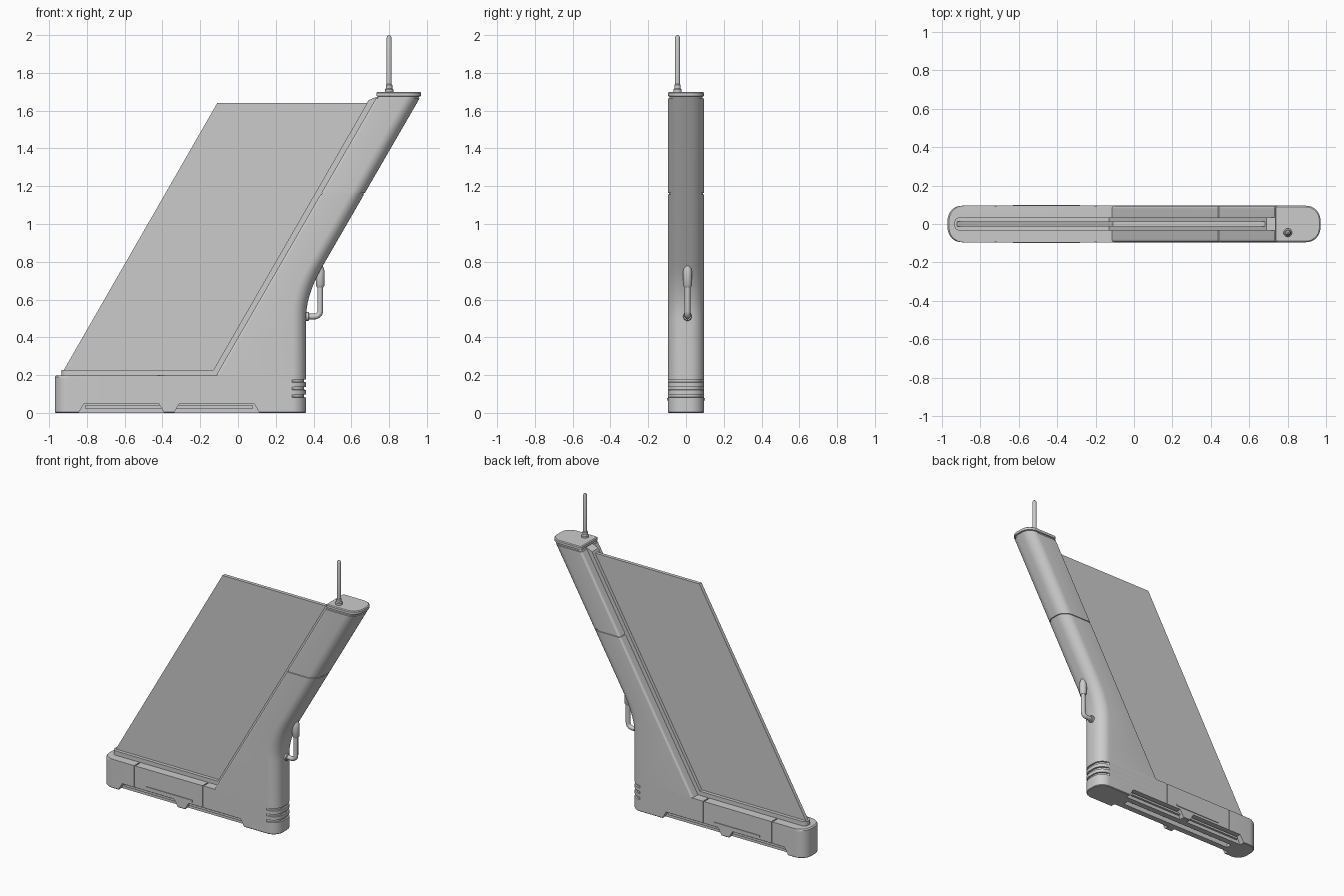
import bpy, bmesh, math
from mathutils import Vector

if "Cube" in bpy.data.objects:
    bpy.data.objects.remove(bpy.data.objects["Cube"])

HY = 0.095      # half thickness of the body


def finish(name, bm, smooth=True):
    bmesh.ops.recalc_face_normals(bm, faces=bm.faces)
    me = bpy.data.meshes.new(name)
    bm.to_mesh(me)
    bm.free()
    ob = bpy.data.objects.new(name, me)
    bpy.context.collection.objects.link(ob)
    bpy.ops.object.select_all(action='DESELECT')
    ob.select_set(True)
    bpy.context.view_layer.objects.active = ob
    if smooth:
        bpy.ops.object.shade_smooth_by_angle(angle=math.radians(30))
    return ob


def prism(bm, pts, y0, y1, rim=0):
    """Extrude an xz outline along y; rim > 0 keeps only a thin outline strip."""
    face = bm.faces.new([bm.verts.new((x, y0, z)) for x, z in pts])
    faces = [face]
    if rim:
        faces = bmesh.ops.inset_region(bm, faces=[face], thickness=rim)['faces']
        bm.faces.remove(face)
    ext = bmesh.ops.extrude_face_region(bm, geom=faces)['geom']
    vs = [g for g in ext if isinstance(g, bmesh.types.BMVert)]
    bmesh.ops.translate(bm, verts=vs, vec=(0, y1 - y0, 0))


def box(bm, x0, x1, y0, y1, z0, z1):
    prism(bm, [(x0, z0), (x1, z0), (x1, z1), (x0, z1)], y0, y1)


def skin(bm, rings):
    loops = [[bm.verts.new(p) for p in r] for r in rings]
    n = len(loops[0])
    for a, b in zip(loops, loops[1:]):
        for i in range(n):
            bm.faces.new((a[i], a[(i + 1) % n], b[(i + 1) % n], b[i]))
    bm.faces.new(loops[0][::-1])
    bm.faces.new(loops[-1])


def ring(z, xl, xr, rl, rr, inset=0, vent=0, n=8):
    """Horizontal rounded section; vent sinks only the rounded back end."""
    pts = []
    for cx, sx, sy, r, start in ((xr - rr, 1, -1, rr, -90), (xr - rr, 1, 1, rr, 0),
                                 (xl + rl, -1, 1, rl, 90), (xl + rl, -1, -1, rl, 180)):
        for i in range(n + 1):
            a = math.radians(start + 90 * i / n)
            rad = r - inset
            flat = (sx < 0 or (sy < 0 and i == 0) or (sy > 0 and i == n))
            if not flat:
                rad -= vent
            pts.append((cx + rad * math.cos(a), sy * (HY - r) + rad * math.sin(a), z))
    return pts


def lathe(name, x, y, prof, n=20):
    bm = bmesh.new()
    skin(bm, [[(x + r * math.cos(t * math.tau / n), y + r * math.sin(t * math.tau / n), z)
               for t in range(n)] for r, z in prof])
    return finish(name, bm)


# body: base and leaning arm in one loft
def left(z): return -0.115 + (z - 0.2) * 0.577
def lean(z): return 0.97 - (1.68 - z) * 0.578


R = 0.075
rings = [ring(0, -0.97, 0.36, R, R, 0.004), ring(0.004, -0.97, 0.36, R, R)]
for zc in (0.09, 0.13, 0.17):                      # vent slots at the back end
    for dz, v in ((-0.008, 0), (-0.007, 0.01), (0.007, 0.01), (0.008, 0)):
        rings.append(ring(zc + dz, -0.97, 0.36, R, R, 0, v))
rings += [ring(0.19, -0.97, 0.36, R, R), ring(0.198, -0.962, 0.36, R, R),
          ring(0.2, left(0.2), 0.36, 0.015, R)]
a, b, c = Vector((0.36, 0.5)), Vector((0.36, 0.626)), Vector((lean(0.78), 0.78))
for i in range(11):                                # bend of the back edge
    t = i / 10
    p = a * (1 - t) ** 2 + b * 2 * t * (1 - t) + c * t * t
    rings.append(ring(p.y, left(p.y), p.x, 0.015, R))
for z, ins in ((1.155, 0), (1.156, 0.005), (1.163, 0.005), (1.164, 0),
               (1.664, 0), (1.665, 0.007), (1.675, 0.007)):
    rings.append(ring(z, left(z), lean(z), 0.015, R, ins))
for z, ins in ((1.677, 0), (1.694, 0), (1.699, 0.006)):
    rings.append(ring(z, 0.733, 0.97, 0.015, R, ins))
bm = bmesh.new()
skin(bm, rings)
body = finish("body", bm, False)

# cutters: panel outlines, seams, under-side recesses
bm = bmesh.new()
panel = [(-0.07, 0.12), (-0.055, 0.09), (0.24, 0.09), (0.24, 0.5), (0.105, 0.5), (-0.07, 0.19)]
for s in (-1, 1):
    prism(bm, panel, s * 0.11, s * 0.089, 0.008)
    for x in (-0.72, -0.2):
        box(bm, x - 0.004, x + 0.004, s * 0.11, s * 0.09, 0.056, 0.22)
    for x0, x1 in ((-0.85, -0.385), (-0.345, 0.12)):
        prism(bm, [(x0, -0.01), (x1, -0.01), (x1 - 0.035, 0.05), (x0 + 0.035, 0.05)],
              s * 0.11, s * 0.06)
for x in (-0.72, -0.2):
    box(bm, x - 0.004, x + 0.004, -0.088, 0.088, 0.193, 0.22)
box(bm, -0.8, 0.07, -0.02, 0.02, -0.01, 0.03)
cutter = finish("body_cutter", bm, False)
cutter.hide_render = True
mod = body.modifiers.new("cuts", 'BOOLEAN')
mod.operation, mod.solver, mod.object = 'DIFFERENCE', 'EXACT', cutter
bpy.ops.object.select_all(action='DESELECT')
body.select_set(True)
bpy.context.view_layer.objects.active = body
bpy.ops.object.modifier_apply(modifier="cuts")
bpy.ops.object.shade_smooth_by_angle(angle=math.radians(30))
bpy.data.objects.remove(cutter)

# glass sheet
bm = bmesh.new()
prism(bm, [(-0.932, 0.21), (-0.125, 0.21), (0.70, 1.64), (-0.11, 1.64)], -0.012, 0.012)
finish("glass_sheet", bm)

# gasket that holds the sheet along the base and arm
bm = bmesh.new()
prism(bm, [(-0.935, 0.19), (-0.1, 0.19), (0.75, 1.672), (0.73, 1.672), (0.69, 1.655),
           (0.675, 1.625), (-0.13, 0.228), (-0.935, 0.228)], -0.035, 0.035)
ends = [e for e in bm.edges if all(v.co.x < -0.93 for v in e.verts)
        and abs(e.verts[0].co.z - e.verts[1].co.z) > 0.01]
bmesh.ops.bevel(bm, geom=ends, offset=0.03, segments=6, affect='EDGES', profile=0.5)
finish("gasket", bm)

# trim bars on both sides
for s, side in ((-1, "front"), (1, "back")):
    for i, (x0, x1, z, y) in enumerate(((-0.63, -0.28, 0.073, 0.1),
                                        (-0.81, -0.39, 0.031, 0.075),
                                        (-0.34, 0.08, 0.031, 0.075))):
        bm = bmesh.new()
        box(bm, x0, x1, s * 0.055, s * y, z - 0.007, z + 0.007)
        finish(f"trim_bar_{side}_{i}", bm)

# antenna
lathe("antenna", 0.8, -0.045, [(0.022, 1.69), (0.022, 1.712), (0.017, 1.718), (0.017, 1.735),
                               (0.0135, 1.74), (0.0135, 1.985), (0.010, 1.995), (0.004, 2.0)])

# hook: bent pipe, collar and grip
HX, HYO = 0.435, 0.008
path = [(0.34, 0.51, 90)]
for i in range(9):
    t = math.radians(90 * i / 8)
    path.append((HX - 0.03 + 0.03 * math.sin(t), 0.54 - 0.03 * math.cos(t), 90 - 90 * i / 8))
path.append((HX, 0.69, 0))
bm = bmesh.new()
rs = []
for x, z, tilt in path:
    t = math.radians(tilt)
    rs.append([(x + 0.015 * math.cos(k * math.tau / 16) * math.cos(t),
                HYO + 0.015 * math.sin(k * math.tau / 16),
                z - 0.015 * math.cos(k * math.tau / 16) * math.sin(t)) for k in range(16)])
skin(bm, rs)
finish("hook_pipe", bm)
collar = lathe("hook_collar", 0, 0, [(0.023, 0), (0.023, 0.03), (0.019, 0.034)])
collar.location = (0.342, HYO, 0.51)
collar.rotation_euler = (0, math.pi / 2, 0)
lathe("hook_grip", HX, HYO, [(0.017, 0.665), (0.023, 0.675), (0.024, 0.74), (0.021, 0.762),
                             (0.014, 0.778), (0.005, 0.784)])
